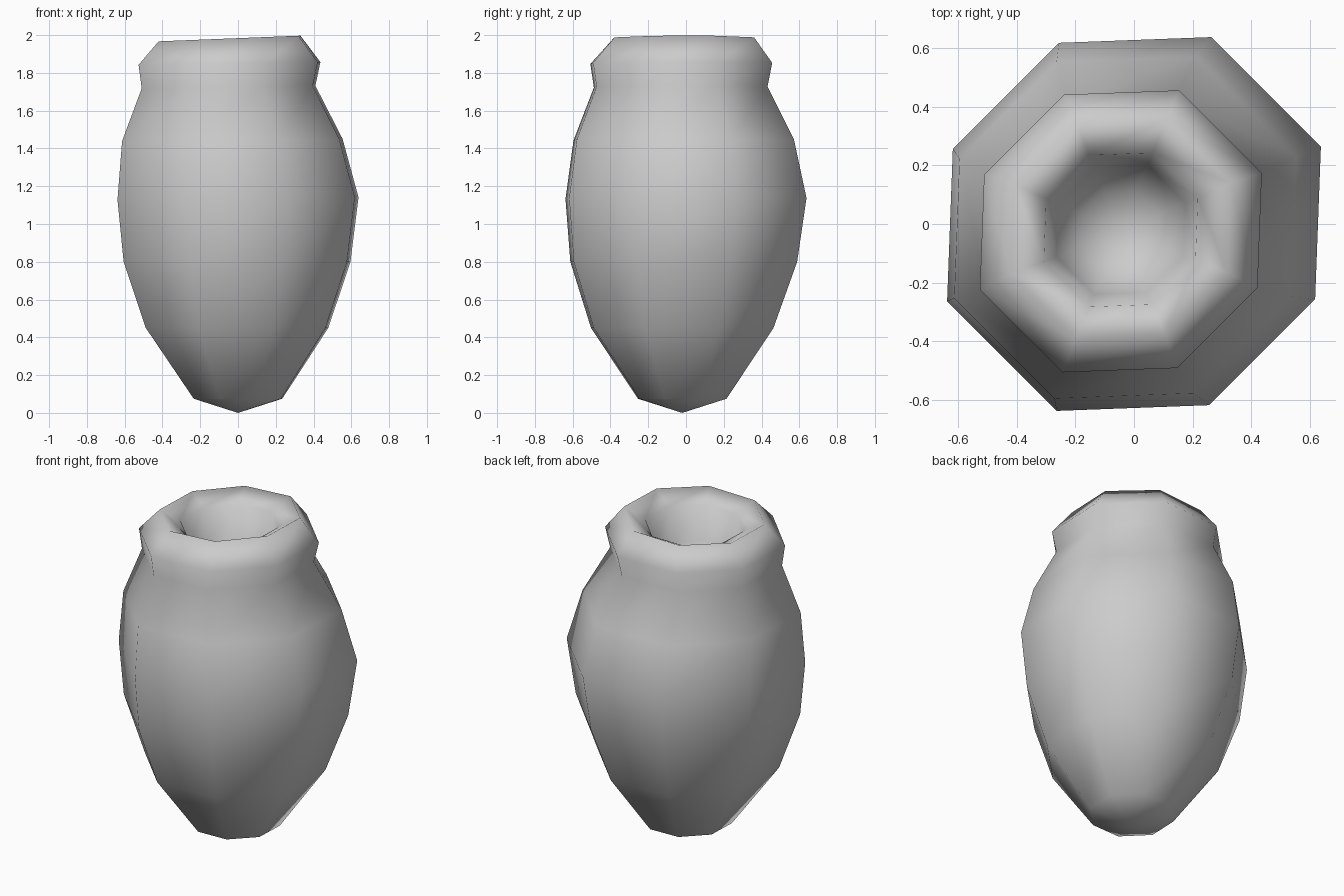
import bpy, bmesh, math

cube = bpy.data.objects.get("Cube")
if cube:
    bpy.data.objects.remove(cube, do_unlink=True)

SIDES = 8

clay = bpy.data.materials.new("grey clay")
clay.use_nodes = True
colour = (0.6, 0.6, 0.6, 1)
clay.diffuse_color = colour
clay.node_tree.nodes["Principled BSDF"].inputs["Base Color"].default_value = colour

# Profile rings from foot, over the lip and down inside: height, radius, centre x, centre y, tilt
rings = [
    (0.075, 0.25, 0, -0.02, 0),
    (0.45, 0.515, -0.005, -0.02, 0),
    (0.80, 0.64, -0.005, -0.012, 0),
    (1.135, 0.68, 0, 0, 0.01),
    (1.445, 0.622, -0.03, -0.012, 0.01),
    (1.725, 0.49, -0.05, -0.028, 0.015),
    (1.85, 0.513, -0.045, -0.025, 0.015),
    (1.982, 0.40, -0.045, -0.015, 0.04),
    (1.92, 0.28, -0.045, -0.02, 0.03),
    (1.72, 0.235, -0.045, -0.02, 0),
    (1.60, 0.14, -0.045, -0.02, 0),
]

bm = bmesh.new()


def add_ring(z, r, cx, cy, tilt):
    verts = []
    for i in range(SIDES):
        a = math.tau * (i + 0.5) / SIDES
        rr = r * (1 + 0.022 * math.sin(2 * a))    # slightly uneven, hand-made octagon
        x, y = rr * math.cos(a), rr * math.sin(a)
        verts.append(bm.verts.new((cx + x, cy + y, z + tilt * x)))
    return verts


loops = [add_ring(*r) for r in rings]
for low, high in zip(loops, loops[1:]):
    for i in range(SIDES):
        j = (i + 1) % SIDES
        bm.faces.new((low[i], low[j], high[j], high[i]))

# Pointed base and bottom of the hollow
foot = bm.verts.new((0, -0.02, 0))
well = bm.verts.new((-0.045, -0.02, 1.57))
for i in range(SIDES):
    j = (i + 1) % SIDES
    bm.faces.new((foot, loops[0][j], loops[0][i]))
    bm.faces.new((well, loops[-1][i], loops[-1][j]))

bmesh.ops.recalc_face_normals(bm, faces=bm.faces)
for f in bm.faces:
    f.smooth = True

mesh = bpy.data.meshes.new("jar")
bm.to_mesh(mesh)
bm.free()
mesh.materials.append(clay)
jar = bpy.data.objects.new("jar", mesh)
bpy.context.collection.objects.link(jar)
